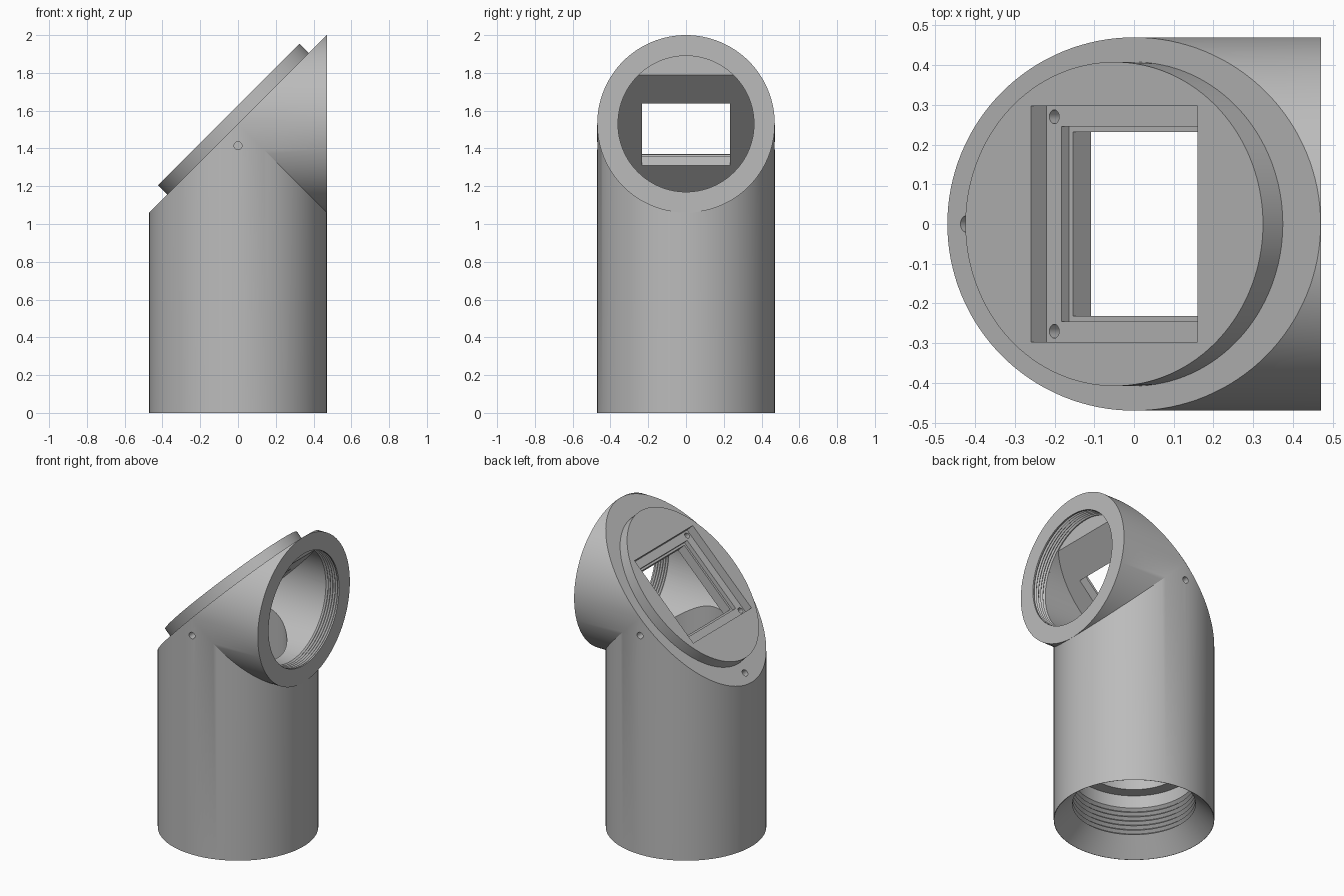
import bpy, bmesh, math
from mathutils import Matrix, Vector

default = bpy.data.objects.get("Cube")
if default:
    bpy.data.objects.remove(default, do_unlink=True)

SEG = 128
R = 0.47            # outer tube radius
AXIS_Z = 1.53       # height of the side port axis
ELBOW = Vector((0, 0, AXIS_Z))
SLOPE = Vector((-1, 0, 1)).normalized()
MITRE = Vector((1, 0, 1)).normalized()
SIDE = Matrix.Translation(ELBOW) @ Matrix.Rotation(math.pi / 2, 4, 'Y')
FACE = Matrix.Translation(ELBOW) @ Matrix.Rotation(-math.pi / 4, 4, 'Y')

grey = bpy.data.materials.new("plain grey")
grey.use_nodes = True
grey.diffuse_color = (0.5, 0.5, 0.5, 1)
grey.node_tree.nodes["Principled BSDF"].inputs["Base Color"].default_value = grey.diffuse_color


def finish(name, bm):
    bmesh.ops.recalc_face_normals(bm, faces=bm.faces)
    mesh = bpy.data.meshes.new(name)
    bm.to_mesh(mesh)
    bm.free()
    mesh.materials.append(grey)
    obj = bpy.data.objects.new(name, mesh)
    bpy.context.collection.objects.link(obj)
    return obj


def add_cylinder(bm, r, low, high, frame=Matrix(), seg=SEG):
    move = frame @ Matrix.Translation((0, 0, (low + high) / 2))
    return bmesh.ops.create_cone(bm, cap_ends=True, segments=seg, radius1=r,
                                 radius2=r, depth=high - low, matrix=move)


def slice_off(bm, point, normal):
    geom = bm.verts[:] + bm.edges[:] + bm.faces[:]
    bmesh.ops.bisect_plane(bm, geom=geom, dist=1e-6, plane_co=point,
                           plane_no=normal, clear_outer=True)


def cylinder(name, r, low, high, frame=Matrix(), seg=SEG, clip=None):
    bm = bmesh.new()
    add_cylinder(bm, r, low, high, frame, seg)
    if clip is not None:
        slice_off(bm, ELBOW - SLOPE * clip, SLOPE)
        bmesh.ops.holes_fill(bm, edges=bm.edges[:], sides=0)
    return finish(name, bm)


def box(name, half, low, high):
    bm = bmesh.new()
    size = Matrix.Diagonal((2 * half, 2 * half, high - low, 1))
    bmesh.ops.create_cube(bm, size=1, matrix=FACE @ Matrix.Translation((0, 0, (low + high) / 2)) @ size)
    return finish(name, bm)


def lathe(name, profile, frame=Matrix()):
    bm = bmesh.new()
    verts = [bm.verts.new((r, 0, h)) for r, h in profile]
    edges = [bm.edges.new(pair) for pair in zip(verts, verts[1:])]
    bmesh.ops.spin(bm, geom=verts + edges, cent=(0, 0, 0), axis=(0, 0, 1),
                   angle=2 * math.pi, steps=SEG)
    bmesh.ops.remove_doubles(bm, verts=bm.verts[:], dist=1e-5)
    bm.transform(frame)
    return finish(name, bm)


def thread(r, groove, start, pitch, turns):
    points = []
    for i in range(turns):
        points += [(r, start + i * pitch), (groove, start + (i + 0.5) * pitch)]
    return points + [(r, start + turns * pitch)]


def combine(target, other, operation):
    mod = target.modifiers.new("cut", 'BOOLEAN')
    mod.operation = operation
    mod.solver = 'EXACT'
    mod.object = other
    bpy.context.view_layer.objects.active = target
    bpy.ops.object.modifier_apply(modifier=mod.name)
    bpy.data.objects.remove(other, do_unlink=True)


# Upright tube and side port, mitred together under the sloping face
upright = bmesh.new()
add_cylinder(upright, R, 0, 3)
slice_off(upright, ELBOW, SLOPE)
slice_off(upright, ELBOW, MITRE)
port = bmesh.new()
add_cylinder(port, R, -1, R + 0.0005, SIDE)
slice_off(port, ELBOW, SLOPE)
slice_off(port, ELBOW, -MITRE)
temp = bpy.data.meshes.new("port")
port.to_mesh(temp)
port.free()
upright.from_mesh(temp)
bpy.data.meshes.remove(temp)
bmesh.ops.remove_doubles(upright, verts=upright.verts[:], dist=1e-4)
bmesh.ops.holes_fill(upright, edges=upright.edges[:], sides=0)
body = finish("elbow_housing", upright)

# Raised oval plate on the sloping face
plate = cylinder("oval_plate", 1, -0.03, 0.0707)
plate.data.transform(FACE @ Matrix.Diagonal((0.53, 0.408, 1, 1)))
combine(body, plate, 'UNION')

# Bores and threaded mouths
cutters = [
    cylinder("port_bore", 0.36, -1, 0.40, SIDE, clip=0.078),
    cylinder("upright_bore", 0.286, 0.30, 3, clip=0.0785),
    lathe("port_thread", [(0, 0.37)] + [(0.36, 0.37)]
          + thread(0.36, 0.369, 0.376, 0.017, 5) + [(0.36, 0.5), (0, 0.5)], SIDE),
    lathe("base_thread", [(0, -0.02), (0.488, -0.02)]
          + thread(0.36, 0.378, 0.108, 0.03, 6) + [(0.36, 0.37), (0, 0.37)]),
]

# Stepped square window through the plate
for half, floor in ((0.297, 0.014), (0.245, -0.014), (0.232, -0.1)):
    cutters.append(box("window_step", half, floor, 0.2))

# Screw holes in the window corners, on the slope and on both flanks
for u in (-0.27, 0.27):
    for v in (-0.27, 0.27):
        spot = FACE @ Matrix.Translation((u, v, 0))
        cutters.append(cylinder("corner_hole", 0.0175, -0.045, 0.03, spot, 24))
cutters.append(cylinder("slope_hole", 0.021, -0.06, 0.03,
                        FACE @ Matrix.Translation((-0.597, 0, 0)), 24))
for side in (-1, 1):
    spot = Matrix.Translation((0, side * R, 1.415)) @ Matrix.Rotation(math.pi / 2, 4, 'X')
    cutters.append(cylinder("flank_hole", 0.021, -0.07, 0.07, spot, 24))

for cutter in cutters:
    combine(body, cutter, 'DIFFERENCE')

# Smooth the round walls, keep the rims sharp
bpy.ops.object.select_all(action='DESELECT')
body.select_set(True)
bpy.context.view_layer.objects.active = body
bpy.ops.object.shade_smooth_by_angle(angle=math.radians(25))
